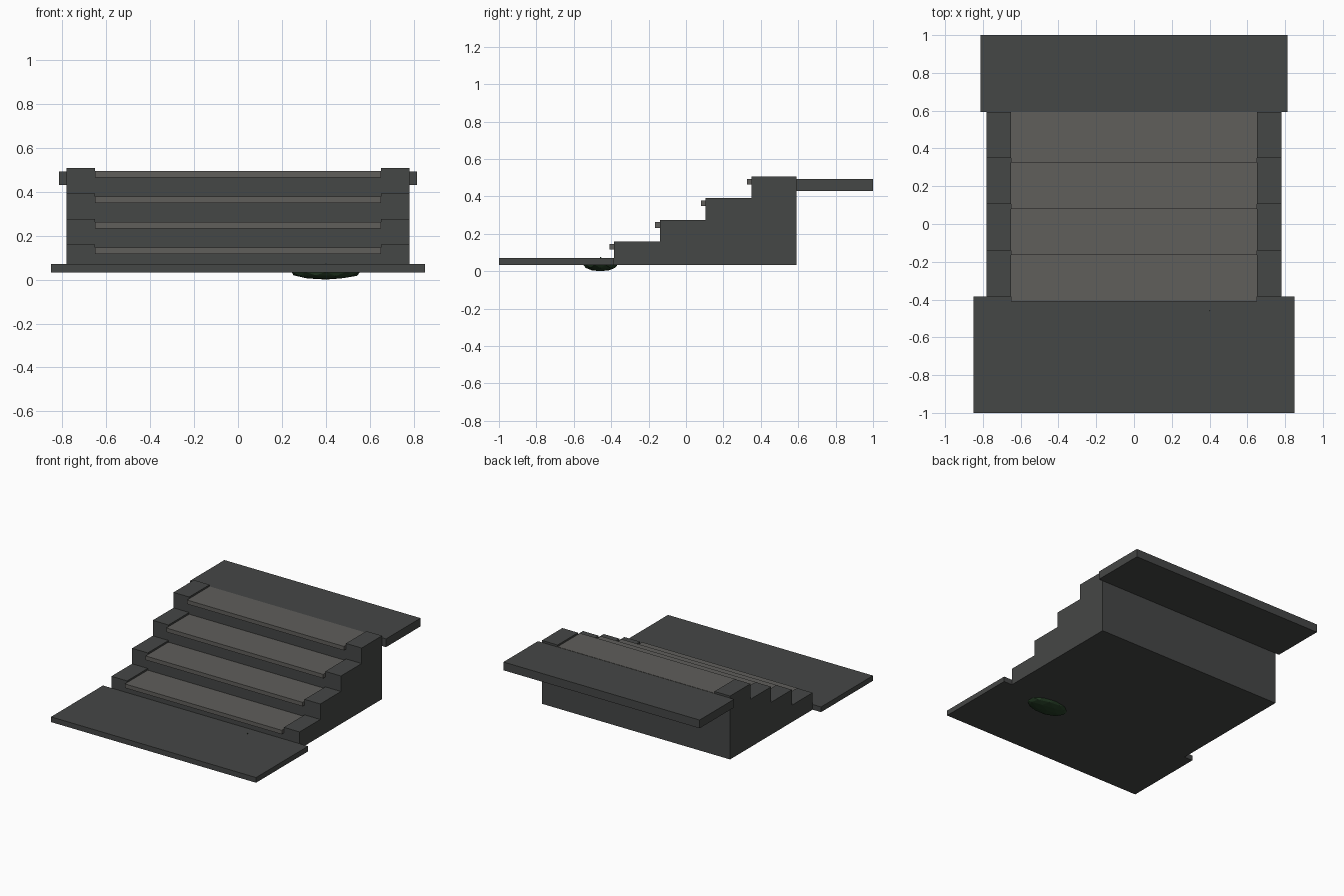
import bpy, bmesh

if "Cube" in bpy.data.objects:
    bpy.data.objects.remove(bpy.data.objects["Cube"])

STEPS, RUN, RISE = 4, 0.245, 0.116
FRONT, BACK, FLOOR, FIRST = -0.385, 0.592, 0.032, 0.159


def material(name, rgb):
    m = bpy.data.materials.new(name)
    m.diffuse_color = (*rgb, 1)
    m.use_nodes = True
    m.node_tree.nodes["Principled BSDF"].inputs["Base Color"].default_value = m.diffuse_color
    return m


STONE = material("dark_stone", (0.06, 0.063, 0.061))
TREAD = material("worn_tread", (0.115, 0.112, 0.105))
MOSS = material("moss", (0.02, 0.05, 0.02))


def finish(name, bm, mat):
    bmesh.ops.recalc_face_normals(bm, faces=bm.faces)
    mesh = bpy.data.meshes.new(name)
    bm.to_mesh(mesh)
    bm.free()
    mesh.materials.append(mat)
    ob = bpy.data.objects.new(name, mesh)
    bpy.context.collection.objects.link(ob)
    return ob


def prism(name, profile, x0, x1, mat):
    """Extrude a (y, z) profile from x0 to x1."""
    bm = bmesh.new()
    face = bm.faces.new([bm.verts.new((x0, y, z)) for y, z in profile])
    new = bmesh.ops.extrude_face_region(bm, geom=[face])["geom"]
    bmesh.ops.translate(bm, vec=(x1 - x0, 0, 0),
                        verts=[v for v in new if isinstance(v, bmesh.types.BMVert)])
    return finish(name, bm, mat)


def box(name, x, y0, y1, z0, z1, mat):
    return prism(name, [(y0, z0), (y1, z0), (y1, z1), (y0, z1)], -x, x, mat)


def stair_profile(drop):
    """Stepped side outline, with every step lowered by drop."""
    pts = [(BACK, FLOOR), (FRONT, FLOOR)]
    for i in range(STEPS):
        z = FIRST + i * RISE - drop
        y1 = BACK if i == STEPS - 1 else FRONT + (i + 1) * RUN
        pts += [(FRONT + i * RUN, z), (y1, z)]
    return pts


# Stepped side walls and the lower core between them
prism("left_side_wall", stair_profile(0), -0.78, -0.65, STONE)
prism("right_side_wall", stair_profile(0), 0.65, 0.78, STONE)
prism("stair_core", stair_profile(0.043), -0.65, 0.65, STONE)

# Overhanging treads
for i in range(STEPS):
    top = FIRST + i * RISE - 0.013
    y = FRONT + i * RUN
    end = BACK if i == STEPS - 1 else y + RUN
    box(f"tread_{i + 1}", 0.65, y - 0.025, end, top - 0.03, top, TREAD)

# Lower and upper landings
box("lower_landing", 0.85, -1.0, FRONT, FLOOR, 0.071, STONE)
box("upper_landing", 0.813, BACK, 1.0, 0.43, 0.492, STONE)

# Flattened moss clump under the lower landing
bm = bmesh.new()
bmesh.ops.create_icosphere(bm, subdivisions=2, radius=1)
bmesh.ops.scale(bm, vec=(0.165, 0.093, 0.035), verts=bm.verts)
bmesh.ops.translate(bm, vec=(0.4, -0.458, 0.035), verts=bm.verts)
finish("moss_clump", bm, MOSS)

# Small sprig poking through the landing
bm = bmesh.new()
bmesh.ops.create_cone(bm, cap_ends=True, segments=3, radius1=0.012, radius2=0, depth=0.03)
bmesh.ops.scale(bm, vec=(0.8, 3, 1), verts=bm.verts)
bmesh.ops.translate(bm, vec=(0.4, -0.458, 0.062), verts=bm.verts)
finish("moss_sprig", bm, MOSS)
